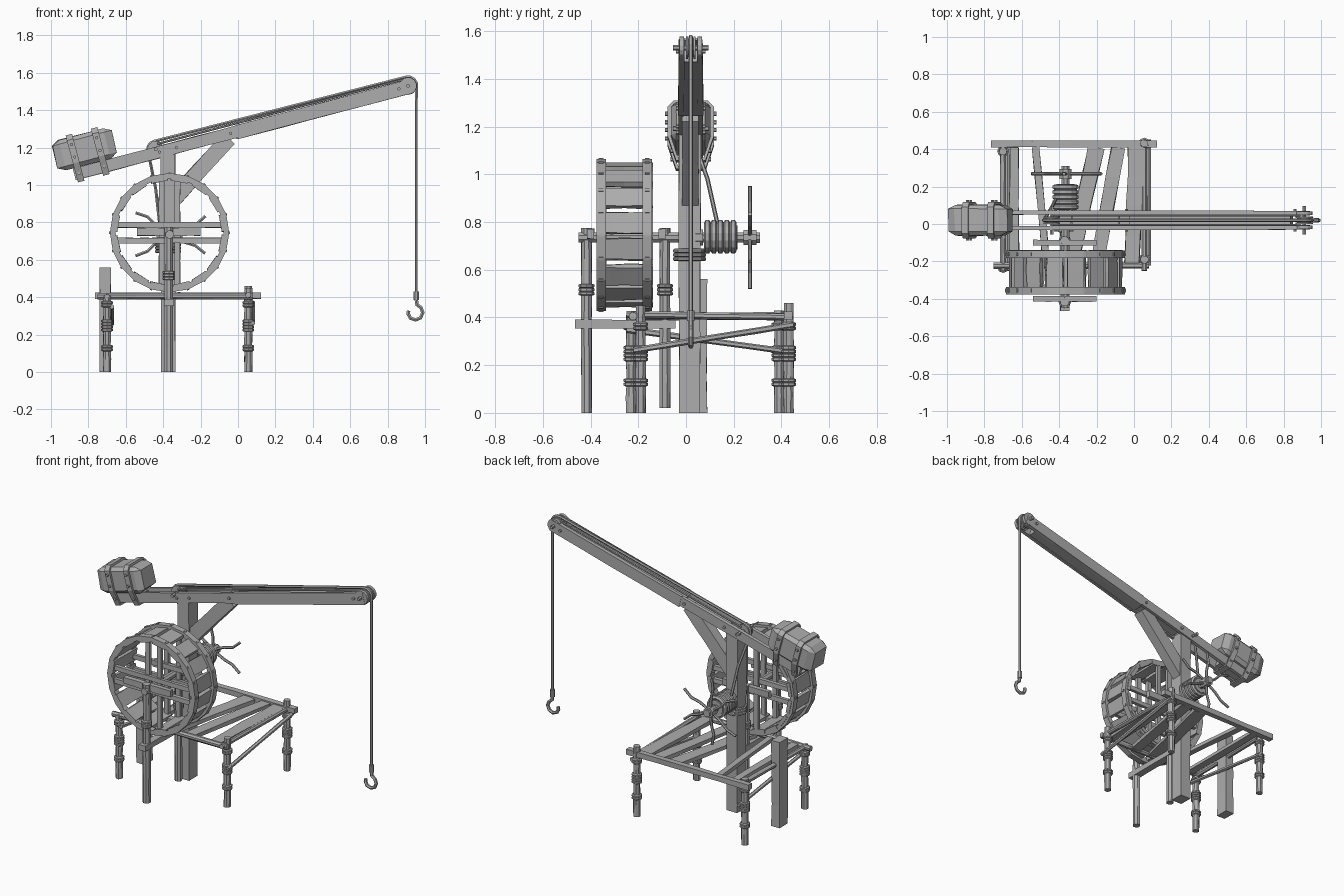
import bpy, bmesh, random
from math import sin, cos, pi, sqrt, tau
from mathutils import Vector as V

random.seed(4)
if "Cube" in bpy.data.objects:
    bpy.data.objects.remove(bpy.data.objects["Cube"])

grey = bpy.data.materials.new("weathered_grey")
grey.use_nodes = True
grey.diffuse_color = (0.42, 0.42, 0.42, 1)
grey.node_tree.nodes["Principled BSDF"].inputs["Base Color"].default_value = (0.42, 0.42, 0.42, 1)

X, Y, Z = V((1, 0, 0)), V((0, 1, 0)), V((0, 0, 1))


def finish(name, bm):
    bmesh.ops.recalc_face_normals(bm, faces=bm.faces)
    me = bpy.data.meshes.new(name)
    bm.to_mesh(me)
    bm.free()
    me.materials.append(grey)
    ob = bpy.data.objects.new(name, me)
    bpy.context.collection.objects.link(ob)
    return ob


def rect(w, h):
    return [(-w / 2, -h / 2), (w / 2, -h / 2), (w / 2, h / 2), (-w / 2, h / 2)]


def ngon(r, n=8):
    return [(r * cos(tau * (i + .5) / n), r * sin(tau * (i + .5) / n)) for i in range(n)]


def loft(name, path, section, ref=Z, closed=False, wobble=0.0):
    """Sweep a section along a path; ref sets the second section axis."""
    path = [V(p) for p in path]
    n, bm, rings = len(path), bmesh.new(), []
    for i, p in enumerate(path):
        if closed:
            t = path[(i + 1) % n] - path[i - 1]
        else:
            t = path[min(i + 1, n - 1)] - path[max(i - 1, 0)]
        t.normalize()
        side = t.cross(ref).normalized()
        up = side.cross(t)
        k = [1 + random.uniform(-wobble, wobble) for _ in section]
        rings.append([bm.verts.new(p + side * a * q + up * b * q) for (a, b), q in zip(section, k)])
    m = len(section)
    for i in range(n if closed else n - 1):
        r, s = rings[i], rings[(i + 1) % n]
        for j in range(m):
            bm.faces.new((r[j], r[(j + 1) % m], s[(j + 1) % m], s[j]))
    if not closed:
        bm.faces.new(rings[0])
        bm.faces.new(rings[-1])
    return finish(name, bm)


def beam(name, p, q, section, ref=None, wobble=.1, cuts=4):
    """Straight, slightly rough-hewn timber from p to q."""
    p, q = V(p), V(q)
    if ref is None:
        ref = Y if abs((q - p).normalized().z) > .9 else Z
    return loft(name, [p.lerp(q, i / cuts) for i in range(cuts + 1)], section, ref, False, wobble)


def ring(name, c, r, section, axis, n=12):
    """Closed hoop around an axis."""
    u = Z if axis == Y else X
    w = axis.cross(u)
    c = V(c)
    pts = [c + (u * cos(tau * i / n) + w * sin(tau * i / n)) * r for i in range(n)]
    return loft(name, pts, section, axis, True)


def lashing(name, x, y, z, r, count=3):
    for i in range(count):
        ring(name, (x, y, z + i * .016), r, ngon(.009, 6), Z, 8)


# --- boom axis: E runs along it, N is its upper normal
E = V((1, 0, .264)).normalized()
N = V((-E.z, 0, E.x))


def on_boom(x, n=0, y=0):
    return V((0, .02 + y, 1.287)) + E * (x / E.x) + N * n


# --- boom
for s in (-1, 1):
    beam("boom_rail", on_boom(-.875, 0, s * .041), on_boom(.0, 0, s * .041), rect(.022, .064), N, .06)
    beam("boom_rail_front", on_boom(-.01, -.003, s * .041), on_boom(.93, -.003, s * .038),
         rect(.024, .074), N, .04)
    for x in (-.42, -.33, -.04, .86):
        beam("boom_bolt", on_boom(x, 0, s * .05), on_boom(x, 0, s * .061), ngon(.009, 6), Z, 0, 1)
beam("boom_core", on_boom(-.02, -.011), on_boom(.84, -.011), rect(.07, .056), N, .03)
beam("boom_spacer", on_boom(-.33, -.008), on_boom(-.02, -.008), rect(.07, .03), N, 0)
beam("tail_spacer", on_boom(-.86, 0), on_boom(-.68, 0), rect(.07, .04), N, 0)

# --- pulleys
tip, heel = on_boom(.91, .003), on_boom(-.435, .02)
for c, r in ((tip, .046), (heel, .042)):
    beam("pulley", c - Y * .014, c + Y * .014, ngon(r - .008, 14), Z, 0, 1)
    for s in (-1, 1):
        ring("pulley_flange", c + Y * s * .016, r - .012, rect(.028, .008), Y, 14)
    beam("pulley_pin", c - Y * .075, c + Y * .075, ngon(.011, 6), Z, 0, 1)
for s in (-1, 1):
    beam("tip_cheek", tip + Y * s * .028, tip + Y * s * .048, ngon(.046, 14), Z, 0, 1)

# --- hoisting rope
rope = [(-.42, .13, .80), (-.44, .09, .98), (-.475, .03, 1.15)]
rope += [heel + N * .043 * cos(a) - E * .043 * sin(a) for a in (1.4, .9, .4, 0)]
rope += [tip + N * .048 * cos(a) + E * .048 * sin(a) for a in (0, .5, 1, 1.5)]
rope += [(.953, .02, 1.45), (.953, .02, .41)]
loft("hoist_rope", rope, ngon(.009, 6), Y)
for s in (-1, 1):
    beam("boom_stay_rope", on_boom(-.42, .045, s * .026), on_boom(.9, .042, s * .026), ngon(.006, 6), N, 0, 1)

# --- hook
beam("hook_collar", (.953, .02, .43), (.953, .02, .385), ngon(.016), None, 0, 1)
hook = [(.953, .39), (.957, .36), (.978, .345), (.988, .318), (.976, .29),
        (.95, .279), (.922, .288), (.91, .31), (.912, .328)]
loft("hook", [(x, .02, z) for x, z in hook], ngon(.011, 6), Y)

# --- mast, brace and side stump
beam("mast", (-.373, .015, 0), (-.375, .015, 1.18), rect(.078, .09), None, .05)
beam("mast_brace", (-.375, .018, .89), (-.05, .018, 1.25), rect(.068, .085), None, .05)
for z in (.645, .662, .679):
    ring("mast_lashing", (-.374, .015, z), .062, ngon(.009, 6), Z, 8)
beam("side_stump", (-.71, .045, 0), (-.71, .045, .56), rect(.06, .085), None, .05)

# --- counterweight block
bm = bmesh.new()
bmesh.ops.create_cube(bm, size=1)
bmesh.ops.bevel(bm, geom=list(bm.edges), offset=.13, segments=1, affect='EDGES')
mid = on_boom(-.79, .117)
for v in bm.verts:
    c = v.co * random.uniform(.97, 1.03)
    v.co = mid + E * c.x * .33 + Y * c.y * .165 + N * c.z * .165
finish("counterweight", bm)

# --- straps round counterweight and boom
half = [(.07, .207), (.09, .185), (.09, .06), (.058, -.04)]
loop = half + [(-y, n) for y, n in reversed(half)]
for x in (-.85, -.715):
    loft("counterweight_strap", [on_boom(x, n, y) for y, n in loop], rect(.014, .036), E, True)
    for s in (-1, 1):
        for n in (.09, .16):
            beam("strap_stud", on_boom(x, n, s * .09), on_boom(x, n, s * .108), ngon(.009, 6), Z, 0, 1)
        beam("strap_stud", on_boom(x, 0, s * .07), on_boom(x, 0, s * .085), ngon(.009, 6), Z, 0, 1)

# --- treadwheel
cx, cz = -.366, .745


def polar(r, a, y):
    return V((cx + r * cos(a), y, cz + r * sin(a)))


for y in (-.356, -.162):
    ring("wheel_rim", (cx, y, cz), .304, rect(.03, .04), Y, 20)
    for o in (-.042, .042):
        h = sqrt(.3 ** 2 - o ** 2)
        beam("wheel_spoke", (cx - h, y, cz + o), (cx + h, y, cz + o), rect(.022, .03))
        beam("wheel_spoke", (cx + o, y + .012, cz - h), (cx + o, y + .012, cz + h), rect(.03, .022))
    for i in range(20):
        a = tau * i / 20
        beam("rim_peg", polar(.316, a, y), polar(.323, a, y), rect(.012, .02), Y, 0, 1)
for i in range(16):
    a = tau * (i + .5) / 16 + random.uniform(-.03, .03)
    beam("wheel_tread", polar(.288, a, -.376), polar(.288, a, -.138), rect(.088, .024),
         V((cos(a), 0, sin(a))), .07)

# --- axle, drum and hub
beam("axle", (cx, -.45, .735), (cx, .31, .735), ngon(.023), Z, .04)
beam("drum", (cx, .075, .735), (cx, .215, .735), ngon(.05, 10), Z, 0, 1)
for i in range(5):
    ring("drum_rope", (cx, .09 + i * .027, .738), .058, ngon(.0145, 6), Y, 14)
beam("drum_stop", (cx, .04, .735), (cx, .072, .735), ngon(.036), Z, 0, 1)
beam("winch_hub", (cx, .24, .735), (cx, .295, .735), ngon(.034), Z, 0, 1)

# --- bent winch handles
for i in range(6):
    a = tau * (i + .5) / 6
    bend = .12 if i % 2 else -.16
    loft("winch_handle", [polar(r, a + bend * k, .268) - Z * .01
                          for r, k in ((.02, 0), (.09, .4), (.15, 1), (.215, .3))], ngon(.009, 6), Y)

# --- wheel supports
for y, z0 in ((-.417, 0), (-.088, .02)):
    beam("wheel_post", (-.37, y, z0), (-.37, y, .775), ngon(.024), None, .07, 6)
    lashing("post_lashing", -.37, y, .5, .026)
for y in (-.4, -.1):
    beam("bearing_bar", (-.54, y, .75), (-.2, y, .75), rect(.03, .042))
beam("wheel_sill", (-.37, -.465, .372), (-.37, -.045, .372), rect(.05, .036))

# --- staging legs
for x, y, h in ((.055, .43, .46), (.055, -.19, .45), (-.7, .39, .43), (-.7, -.23, .41)):
    beam("staging_leg", (x, y, 0), (x, y, h), ngon(.022), None, .12, 6)
    lashing("leg_lashing", x, y, .225, .024, 4)
    lashing("leg_lashing", x, y, .12, .024, 2)
    lashing("leg_lashing", x, y, .355, .024, 2)

# --- staging rails and braces
beam("back_rail", (-.765, .428, .408), (.122, .428, .408), rect(.036, .034))
beam("front_rail", (-.75, -.222, .405), (.08, -.222, .405), ngon(.018))
beam("right_rail", (.055, -.25, .412), (.055, .445, .402), ngon(.016))
beam("left_rail", (-.7, -.25, .40), (-.7, .445, .408), ngon(.016))
beam("right_brace", (.08, -.22, .262), (.08, .45, .37), ngon(.013, 6))
beam("left_brace", (-.675, -.25, .35), (-.675, .42, .258), ngon(.013, 6))

# --- loose deck boards: x at back, x at front, front y, width
for xb, xf, yf, w in ((-.64, -.64, -.22, .05), (-.525, -.47, -.2, .04), (-.2, -.34, -.2, .085),
                      (-.085, -.2, -.22, .07), (.01, -.01, -.22, .08)):
    beam("deck_board", (xb, .41, .405), (xf, yf, .405), rect(w, .024))
